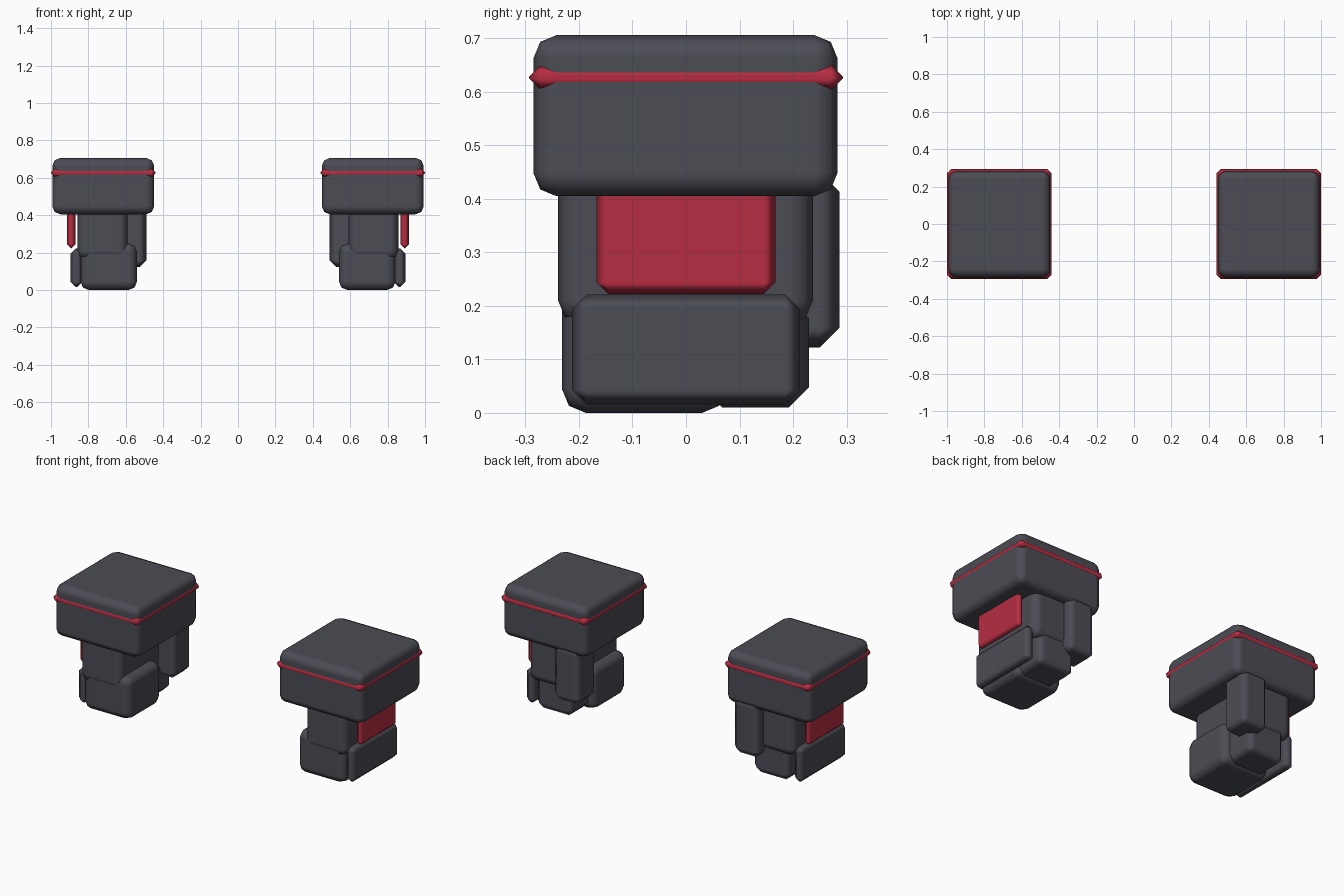
import bpy

if "Cube" in bpy.data.objects:
    bpy.data.objects.remove(bpy.data.objects["Cube"])


def material(name, rgb):
    m = bpy.data.materials.new(name)
    m.diffuse_color = (*rgb, 1.0)
    m.use_nodes = True
    m.node_tree.nodes["Principled BSDF"].inputs["Base Color"].default_value = m.diffuse_color
    return m


GREY = material("dark grey", (0.072, 0.073, 0.090))
RED = material("crimson", (0.47, 0.026, 0.054))


def block(name, side, xs, ys, zs, bevel, segments, mat):
    """Rounded box given by its extents; side is +1 or -1 in x."""
    lo, hi = zip(xs, ys, zs)
    centre = [(a + b) / 2 for a, b in zip(lo, hi)]
    size = [b - a for a, b in zip(lo, hi)]
    bpy.ops.mesh.primitive_cube_add(size=1, location=(side * centre[0], centre[1], centre[2]))
    ob = bpy.context.object
    ob.name = name
    ob.scale = size
    bpy.ops.object.transform_apply(location=False, rotation=False, scale=True)
    ob.data.materials.append(mat)
    bpy.ops.object.shade_smooth()
    mod = ob.modifiers.new("rounding", 'BEVEL')
    mod.width = bevel
    mod.segments = segments
    mod.limit_method = 'NONE'
    mod.harden_normals = True
    return ob


# name, x range, y range, z range, bevel, segments, material (right hand)
PARTS = [
    ("cuff", (0.448, 0.993), (-0.285, 0.283), (0.405, 0.706), 0.043, 2, GREY),
    ("cuff_band", (0.441, 1.0), (-0.293, 0.293), (0.602, 0.652), 0.023, 1, RED),
    ("palm", (0.592, 0.857), (-0.239, 0.237), (0.165, 0.45), 0.045, 2, GREY),
    ("thumb", (0.490, 0.665), (0.112, 0.287), (0.122, 0.45), 0.037, 1, GREY),
    ("front_fingers", (0.540, 0.842), (-0.232, 0.075), (0.0, 0.249), 0.045, 2, GREY),
    ("back_finger", (0.580, 0.820), (0.03, 0.23), (0.01, 0.215), 0.038, 1, GREY),
    ("knuckle_plate", (0.832, 0.895), (-0.213, 0.213), (0.016, 0.221), 0.027, 1, GREY),
    ("hand_back_panel", (0.869, 0.913), (-0.167, 0.167), (0.222, 0.44), 0.0215, 1, RED),
]

# mirrored pair of gloves
for label, side in (("right", 1), ("left", -1)):
    for name, xs, ys, zs, bevel, segments, mat in PARTS:
        block(f"{label}_{name}", side, xs, ys, zs, bevel, segments, mat)
